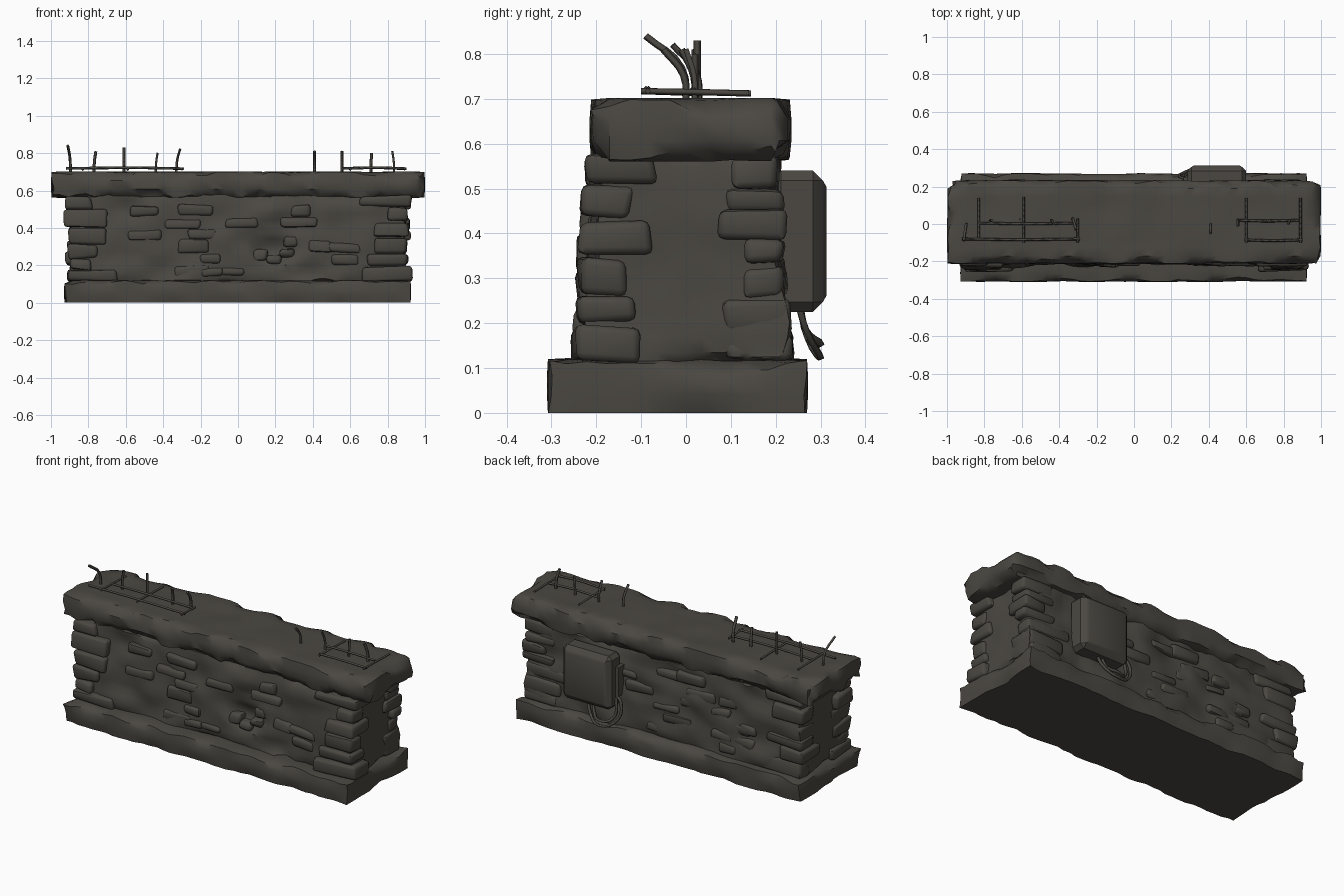
import bpy, bmesh, math, random
from mathutils import Vector, noise

random.seed(4)
cube = bpy.data.objects.get("Cube")
if cube:
    bpy.data.objects.remove(cube)

stone = bpy.data.materials.new("dark stone")
stone.use_nodes = True
colour = (0.07, 0.064, 0.054, 1)
stone.diffuse_color = colour
bsdf = next(n for n in stone.node_tree.nodes if n.type == "BSDF_PRINCIPLED")
bsdf.inputs["Base Color"].default_value = colour
bsdf.inputs["Roughness"].default_value = 0.9


def finish(bm, name, angle=40):
    mesh = bpy.data.meshes.new(name)
    bm.to_mesh(mesh)
    bm.free()
    obj = bpy.data.objects.new(name, mesh)
    bpy.context.collection.objects.link(obj)
    mesh.materials.append(stone)
    bpy.ops.object.select_all(action="DESELECT")
    obj.select_set(True)
    bpy.context.view_layer.objects.active = obj
    bpy.ops.object.shade_smooth_by_angle(angle=math.radians(angle))
    return obj


def add_box(bm, lo, hi, cell=None):
    """Box between two corners, sliced into a grid when a cell size is given."""
    verts = bmesh.ops.create_cube(bm, size=1)["verts"]
    lo, hi = Vector(lo), Vector(hi)
    for v in verts:
        v.co = [lo[i] + (v.co[i] + 0.5) * (hi[i] - lo[i]) for i in range(3)]
    if cell:
        for axis in range(3):
            normal = Vector([float(axis == i) for i in range(3)])
            count = max(2, round((hi[axis] - lo[axis]) / cell))
            for k in range(1, count):
                point = lo + normal * (hi[axis] - lo[axis]) * k / count
                bmesh.ops.bisect_plane(bm, geom=bm.verts[:] + bm.edges[:] + bm.faces[:],
                                       plane_co=point, plane_no=normal)
    return verts


def weathered_block(name, lo, hi, cell, chip, wear, shape=None):
    """Slab whose edges are chipped inward and whose faces are lightly worn."""
    bm = bmesh.new()
    add_box(bm, lo, hi, cell)
    lo, hi = Vector(lo), Vector(hi)
    mid = (lo + hi) / 2
    for v in bm.verts:
        p = v.co.copy()
        sides = [i for i in range(3) if min(p[i] - lo[i], hi[i] - p[i]) < 1e-4]
        for i in sides:
            if i == 2 and p.z < 0.01:
                continue
            n = noise.noise(p * 6 + Vector((i * 9, 3, 1))) + 0.5 * noise.noise(p * 14)
            depth = wear * max(0, n + 0.2)
            if len(sides) > 1:
                depth += chip * max(0.12, n + 0.45)
            v.co[i] += depth if p[i] < mid[i] else -depth
        if shape:
            shape(v, p)
    return finish(bm, name)


# Footing, with a worn front ledge
weathered_block("footing", (-0.93, -0.31, 0), (0.925, 0.272, 0.122), 0.046, 0.018, 0.006)
# Coping slab
weathered_block("coping", (-1, -0.215, 0.56), (1, 0.235, 0.702), 0.046, 0.03, 0.01)


# Masonry core with a broken hollow on the front
def core_shape(v, p):
    if abs(p.y) > 0.18:
        s = 1 if p.y > 0 else -1
        v.co.y += s * 0.028 * noise.noise(Vector((p.x * 5, s * 4, p.z * 9)))
        v.co.y += s * 0.10 * (0.56 - p.z) * 0.6
        if s < 0:
            d = ((p.x - 0.2) / 0.14) ** 2 + ((p.z - 0.28) / 0.08) ** 2
            v.co.y += 0.07 * max(0, 1 - d)


weathered_block("masonry_core", (-0.9, -0.195, 0.1), (0.9, 0.2, 0.58), 0.034, 0.01, 0.014, core_shape)


# Rough stones
def rough_stone(bm, lo, hi):
    part = bmesh.new()
    add_box(part, lo, hi)
    for v in part.verts:
        v.co += Vector([random.uniform(-0.009, 0.009) for _ in range(3)])
    bmesh.ops.bevel(part, geom=part.edges[:], offset=0.016, segments=2, affect="EDGES", profile=0.5)
    mesh = bpy.data.meshes.new("stone_part")
    part.to_mesh(mesh)
    part.free()
    bm.from_mesh(mesh)
    bpy.data.meshes.remove(mesh)


# Stacked corner stones on all four corners
for end, end_name in ((-1, "right"), (1, "left")):
    for side, side_name in ((-1, "front"), (1, "back")):
        bm = bmesh.new()
        z = 0.115
        while z < 0.55:
            top = min(z + random.uniform(0.05, 0.1), 0.575)
            if top > 0.53:
                top = 0.575
            t = (z - 0.12) / 0.44
            outer_y = (0.258 if side < 0 else 0.238) - 0.03 * t - random.uniform(0, 0.015)
            outer_x = random.uniform(0.895, 0.93)
            inner_x = random.uniform(0.62, 0.8)
            inner_y = random.uniform(0.06, 0.14)
            xs = sorted((end * outer_x, end * inner_x))
            ys = sorted((side * outer_y, side * inner_y))
            rough_stone(bm, (xs[0], ys[0], z), (xs[1], ys[1], top - 0.004))
            z = top
        finish(bm, f"{side_name}_{end_name}_corner_stones", 50)

# Exposed stones showing through the long faces
for side, name in ((-1, "front_exposed_stones"), (1, "back_exposed_stones")):
    bm = bmesh.new()
    for k in range(18):
        x = random.uniform(-0.62, 0.58)
        z = 0.14 + 0.065 * (k % 6)
        if side < 0 and abs(x - 0.2) < 0.2 and 0.16 < z < 0.36:
            continue
        w, h = random.uniform(0.05, 0.1), random.uniform(0.045, 0.065)
        y = 0.207 + 0.05 * (0.56 - z)
        ys = sorted((side * y, side * 0.12))
        rough_stone(bm, (x - w, ys[0], z), (x + w, ys[1], z + h))
    finish(bm, name, 50)

# Rubble inside the front hollow
bm = bmesh.new()
for x, z in ((0.12, 0.23), (0.19, 0.21), (0.26, 0.24), (0.28, 0.3)):
    rough_stone(bm, (x - 0.04, -0.21, z), (x + 0.04, -0.1, z + 0.05))
finish(bm, "hollow_rubble", 50)

# Utility box on the back
bm = bmesh.new()
add_box(bm, (0.285, 0.19, 0.225), (0.6, 0.305, 0.54))
bmesh.ops.bevel(bm, geom=bm.edges[:], offset=0.022, segments=1, affect="EDGES")
back = max(bm.faces, key=lambda f: f.calc_center_median().y)
bmesh.ops.inset_region(bm, faces=[back], thickness=0.02, depth=0.008)
finish(bm, "utility_box", 30)
bm = bmesh.new()
add_box(bm, (0.265, 0.18, 0.3), (0.3, 0.25, 0.47))
finish(bm, "utility_box_hinge", 30)


# Bent bars and cables, built as low-sided tubes
def tube(name, points, radius):
    curve = bpy.data.curves.new(name, "CURVE")
    curve.dimensions = "3D"
    curve.bevel_depth = radius
    curve.bevel_resolution = 0
    curve.use_fill_caps = True
    curve.resolution_u = 4
    spline = curve.splines.new("BEZIER")
    spline.bezier_points.add(len(points) - 1)
    for bp, p in zip(spline.bezier_points, points):
        bp.co = p
        bp.handle_left_type = bp.handle_right_type = "AUTO"
    obj = bpy.data.objects.new(name, curve)
    bpy.context.collection.objects.link(obj)
    curve.materials.append(stone)


for k in range(2):
    d = 0.03 * k
    tube(f"hanging_cable_{k + 1}", [(0.46 - d, 0.25, 0.24), (0.44 - d, 0.27, 0.18),
         (0.36, 0.3, 0.125 + d), (0.26 + d, 0.27, 0.17), (0.25 + d, 0.25, 0.27),
         (0.3, 0.24, 0.31)], 0.009)

# Upright reinforcement bars: x, y, height, lean in x, lean in y
uprights = [(-0.895, 0.0, 0.84, -0.015, -0.09), (-0.77, 0.02, 0.81, 0.01, 0.0),
            (-0.61, 0.025, 0.83, 0.0, 0.0), (-0.44, 0.02, 0.8, 0.01, -0.02),
            (-0.33, 0.03, 0.82, 0.02, -0.06), (0.41, 0.0, 0.81, 0.0, -0.05),
            (0.555, 0.02, 0.81, 0.0, -0.03), (0.71, 0.02, 0.8, 0.005, 0.0),
            (0.835, 0.02, 0.81, -0.01, -0.02)]
for k, (x, y, h, dx, dy) in enumerate(uprights):
    tube(f"upright_bar_{k + 1}", [(x, y, 0.68), (x + dx * 0.2, y + dy * 0.1, 0.68 + (h - 0.68) * 0.55),
         (x + dx, y + dy, h)], 0.008)

# Flat reinforcement grid lying on the coping
for k, (x0, x1, y) in enumerate([(-0.92, -0.29, -0.08), (-0.83, -0.3, 0.005),
                                 (0.59, 0.9, -0.085), (0.55, 0.88, 0.02)]):
    tube(f"long_bar_{k + 1}", [(x0, y, 0.718), ((x0 + x1) / 2, y - 0.004, 0.722), (x1, y, 0.717)], 0.007)
for k, (x, y0, y1) in enumerate([(-0.83, -0.09, 0.14), (-0.59, -0.1, 0.145), (-0.3, -0.1, 0.03),
                                 (0.6, -0.1, 0.14), (0.89, -0.1, 0.14)]):
    tube(f"cross_bar_{k + 1}", [(x, y0, 0.717), (x, (y0 + y1) / 2, 0.715), (x, y1, 0.712)], 0.007)
